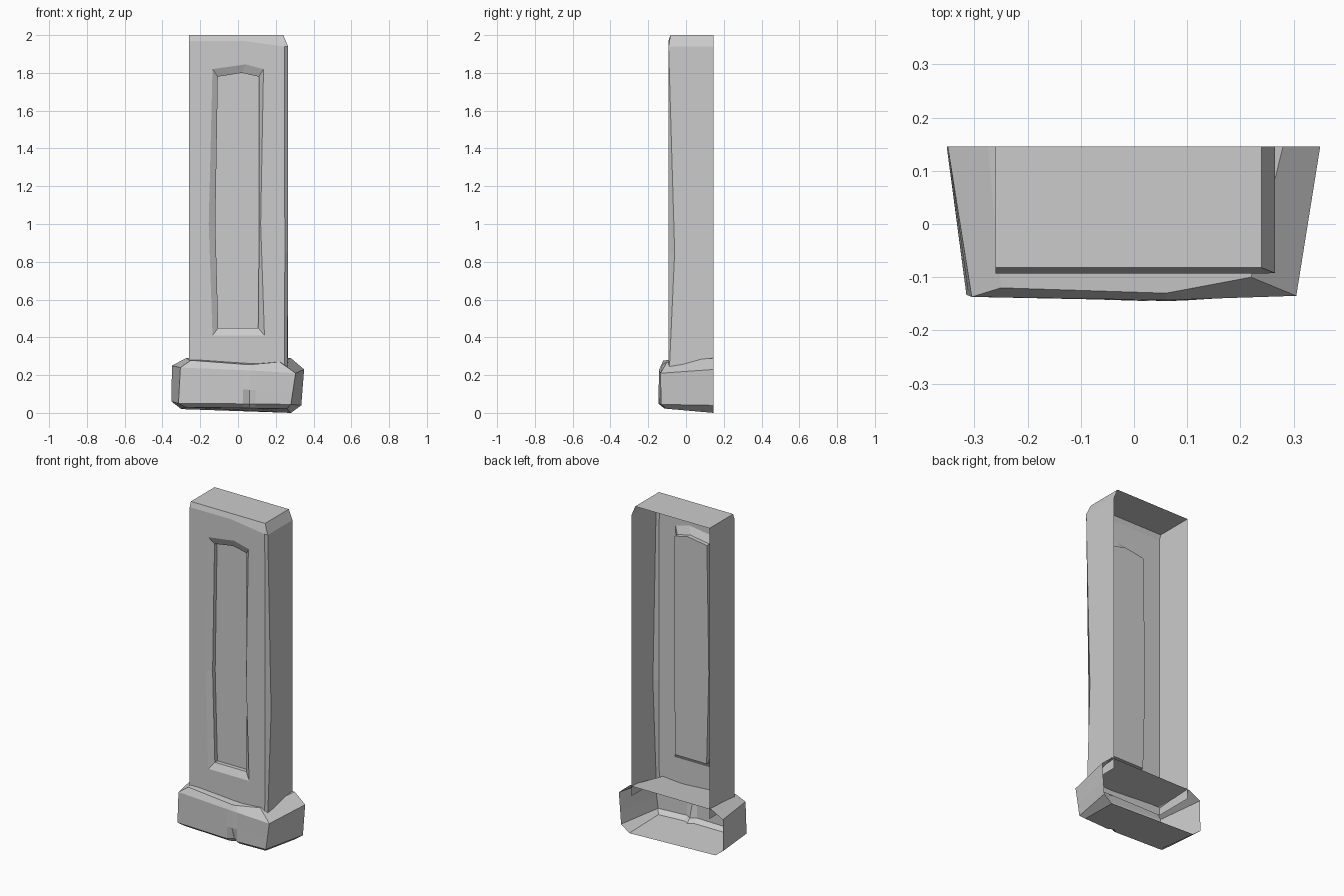
import bpy, bmesh
from mathutils import Vector

if "Cube" in bpy.data.objects:
    bpy.data.objects.remove(bpy.data.objects["Cube"])

BACK, FRONT = 0.146, -0.093


def finish(bm, name):
    bmesh.ops.recalc_face_normals(bm, faces=bm.faces)
    mesh = bpy.data.meshes.new(name)
    bm.to_mesh(mesh)
    bm.free()
    obj = bpy.data.objects.new(name, mesh)
    bpy.context.collection.objects.link(obj)
    return obj


def add_ring(bm, pts):
    return [bm.verts.new(p) for p in pts]


def bridge(bm, a, b, closed):
    n = len(a)
    for i in range(n if closed else n - 1):
        j = (i + 1) % n
        bm.faces.new((a[i], a[j], b[j], b[i]))


# Shaft: open-backed shell, recessed panel in front, worn right edge
bm = bmesh.new()
front = [(-.26, .23), (.245, .23), (.248, .85), (.245, 1.94), (.02, 1.97), (-.26, 1.97), (-.26, 1.0)]
outer = [(-.135, .41), (.14, .41), (.12, 1.0), (.135, 1.82), (.04, 1.845), (-.135, 1.82), (-.155, 1.0)]
inner = [(-.105, .45), (.107, .45), (.112, 1.0), (.11, 1.78), (.02, 1.80), (-.107, 1.78), (-.12, 1.0)]
loops = [add_ring(bm, [(x, y, z) for x, z in pts]) for pts, y in
         ((front, FRONT), (outer, FRONT), (inner, FRONT + .02), (inner, FRONT + .045))]
for a, b in zip(loops, loops[1:]):
    bridge(bm, a, b, True)
bm.faces.new(loops[-1])

f = loops[0]
s = add_ring(bm, [(.262, -.088, .23), (.265, -.06, .85), (.265, -.092, 1.94)])
b = add_ring(bm, [(-.26, BACK, .23), (.265, BACK, .23), (.265, BACK, 1.94),
                  (.24, BACK, 2), (-.26, BACK, 2)])
t = add_ring(bm, [(-.26, -.082, 2), (.24, -.082, 2)])
for face in ((b[0], f[0], f[6], f[5], t[0], b[4]),      # left wall
             (t[0], t[1], b[3], b[4]),                  # top
             (f[5], f[4], f[3], t[1], t[0]),            # top front bevel
             (t[1], s[2], b[2], b[3]),                  # top right bevel
             (f[3], s[2], t[1]),                        # corner
             (f[1], s[0], s[1], f[2]), (f[2], s[1], s[2], f[3]),
             (s[0], b[1], b[2], s[2], s[1])):           # right wall
    bm.faces.new(face)
finish(bm, "pillar_shaft")


# Base: chipped block lofted from uneven rings, open at the back
def notch_ring(pts, depth):
    p = [Vector(q) for q in pts]
    mid = p[2] + Vector((0, depth, 0))
    return p[:2] + [p[2].lerp(p[1], .09), mid, p[2].lerp(p[3], .15)] + p[3:]


top = [(-.275, BACK, .29), (-.25, -.12, .278), (.06, -.13, .255), (.22, -.10, .27), (.28, BACK, .29)]
upper = [(-.35, BACK, .25), (-.305, -.137, .24), (.06, -.143, .225), (.305, -.135, .21), (.35, BACK, .23)]
lower = [(-.352, BACK, .06), (-.315, -.133, .05), (.06, -.146, .048), (.28, -.132, .045), (.335, BACK, .04)]
bottom = [(-.30, BACK, .02), (-.28, -.11, .03), (.06, -.118, .025), (.26, -.105, .022), (.28, BACK, 0)]
middle = [Vector(u).lerp(Vector(l), .58) for u, l in zip(upper, lower)]

bm = bmesh.new()
rings = [add_ring(bm, notch_ring(p, d)) for p, d in
         ((top, 0), (upper, 0), (middle, 0), (lower, .025), (bottom, .02))]
for a, c in zip(rings, rings[1:]):
    bridge(bm, a, c, False)
bm.faces.new(rings[0])
bm.faces.new(rings[-1])
finish(bm, "pillar_base")
